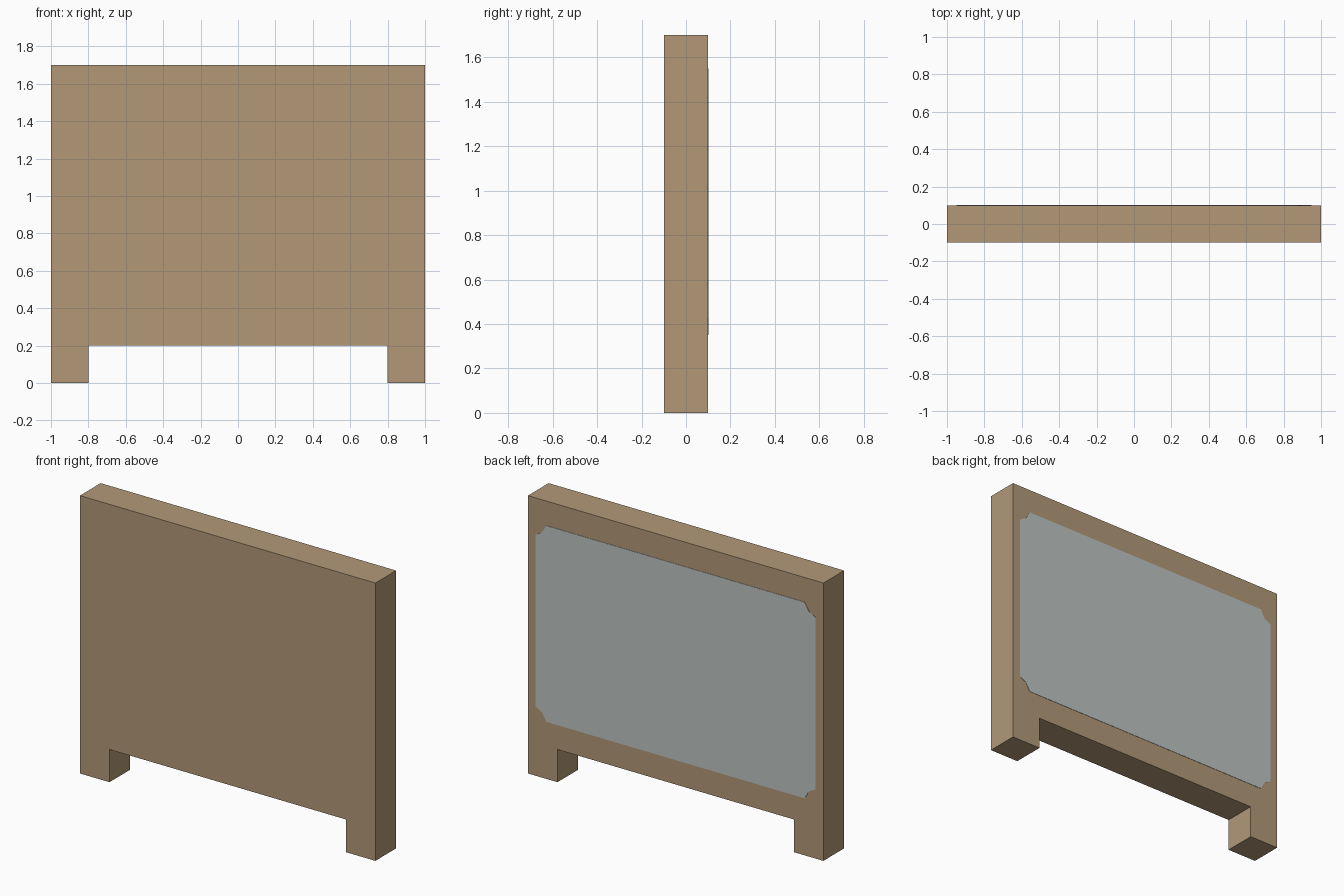
import bpy

if "Cube" in bpy.data.objects:
    bpy.data.objects.remove(bpy.data.objects["Cube"])


def material(name, rgb):
    m = bpy.data.materials.new(name)
    lin = [((c / 255 + 0.055) / 1.055) ** 2.4 for c in rgb]
    m.diffuse_color = (*lin, 1.0)
    m.use_nodes = True
    m.node_tree.nodes["Principled BSDF"].inputs["Base Color"].default_value = m.diffuse_color
    return m


def extrude_profile(name, points, y0, y1, mat):
    """Solid from an anticlockwise x/z outline (seen from the front)."""
    n = len(points)
    verts = [(x, y0, z) for x, z in points] + [(x, y1, z) for x, z in points]
    faces = [tuple(range(n)), tuple(range(2 * n - 1, n - 1, -1))]
    faces += [(i, i + n, (i + 1) % n + n, (i + 1) % n) for i in range(n)]
    mesh = bpy.data.meshes.new(name)
    mesh.from_pydata(verts, [], faces)
    mesh.materials.append(mat)
    obj = bpy.data.objects.new(name, mesh)
    bpy.context.collection.objects.link(obj)
    return obj


wood = material("tan wood", (178, 153, 120))
grey = material("pale grey", (189, 195, 192))

# Upright board with two square feet
board = [(-1, 0), (-0.8, 0), (-0.8, 0.2), (0.8, 0.2),
         (0.8, 0), (1, 0), (1, 1.7), (-1, 1.7)]
extrude_profile("board_with_feet", board, -0.1, 0.1, wood)

# Grey writing surface on the back, with notched corners
corner = [(0.875, 0.6), (0.9, 0.555), (0.905, 0.55), (0.948, 0.525)]
cz = 0.95
bottom_right = [(x, cz - h) for x, h in corner]
top_right = [(x, cz + h) for x, h in reversed(corner)]
right = bottom_right + top_right
left = [(-x, z) for x, z in reversed(right)]
extrude_profile("back_panel", right + left, 0.098, 0.102, grey)
